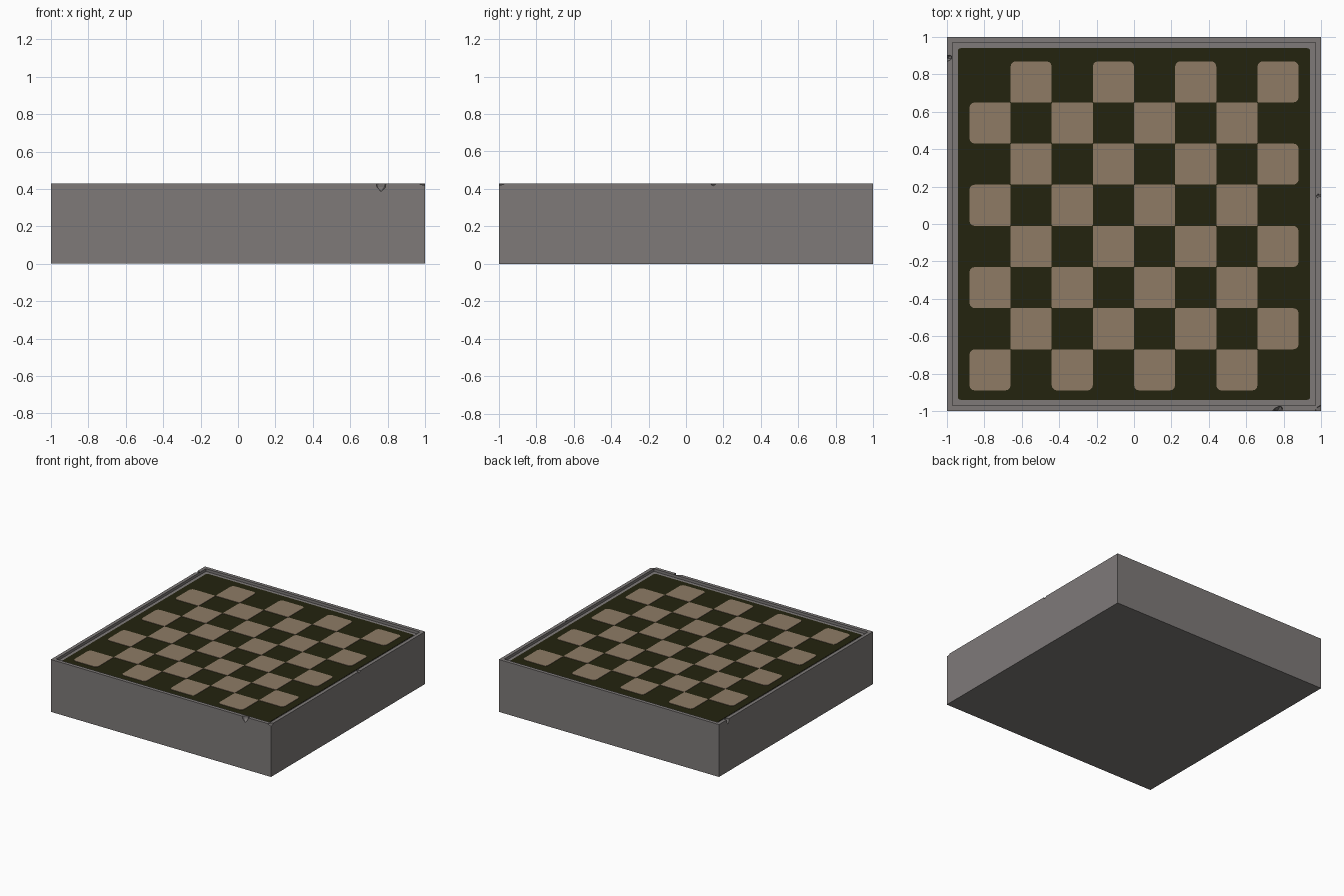
import bpy, bmesh, math
from mathutils import Vector, Matrix

if "Cube" in bpy.data.objects:
    bpy.data.objects.remove(bpy.data.objects["Cube"])

H, D = 0.43, 0.022          # total height, recess depth
INNER = 0.96                # inner half width of the raised rim


def material(name, rgb):
    m = bpy.data.materials.new(name)
    lin = [(c / 255 / 12.92) if c < 11 else ((c / 255 + 0.055) / 1.055) ** 2.4 for c in rgb]
    m.diffuse_color = (*lin, 1)
    m.use_nodes = True
    m.node_tree.nodes["Principled BSDF"].inputs["Base Color"].default_value = m.diffuse_color
    return m


stone = material("grey_stone", (126, 122, 121))
dark = material("dark_squares_olive", (36, 35, 15))
light = material("light_squares_tan", (142, 123, 101))


def finish(name, bm, mat=None):
    bmesh.ops.recalc_face_normals(bm, faces=bm.faces)
    me = bpy.data.meshes.new(name)
    bm.to_mesh(me)
    bm.free()
    ob = bpy.data.objects.new(name, me)
    bpy.context.collection.objects.link(ob)
    if mat:
        me.materials.append(mat)
    return ob


def plate(bm, x0, x1, y0, y1, z0, z1, radii):
    """Thin plate; radii are for corners (x0,y0), (x1,y0), (x1,y1), (x0,y1)."""
    pts = []
    corners = [(x0, y0, 1, 1), (x1, y0, -1, 1), (x1, y1, -1, -1), (x0, y1, 1, -1)]
    for i, ((cx, cy, sx, sy), r) in enumerate(zip(corners, radii)):
        for k in range(4):
            a = math.pi + (i + k / 3) * math.pi / 2
            pts.append((cx + r * (sx + math.cos(a)), cy + r * (sy + math.sin(a))))
    f = bm.faces.new([bm.verts.new((x, y, z0)) for x, y in pts])
    up = bmesh.ops.extrude_face_region(bm, geom=[f])["geom"]
    bmesh.ops.translate(bm, vec=(0, 0, z1 - z0),
                        verts=[v for v in up if isinstance(v, bmesh.types.BMVert)])


# Stone tray: a block whose top is inset and pushed down
bm = bmesh.new()
bmesh.ops.create_cube(bm, size=1, matrix=Matrix.Translation((0, 0, H / 2)) @ Matrix.Diagonal((2, 2, H, 1)))
bm.faces.ensure_lookup_table()
bm.normal_update()
top = max(bm.faces, key=lambda f: f.calc_center_median().z)
bmesh.ops.inset_region(bm, faces=[top], thickness=1 - INNER)
floor = bmesh.ops.extrude_face_region(bm, geom=[top])["geom"]
bmesh.ops.translate(bm, vec=(0, 0, -D), verts=[v for v in floor if isinstance(v, bmesh.types.BMVert)])
if top.is_valid:
    bmesh.ops.delete(bm, geom=[top], context='FACES_ONLY')
tray = finish("stone_tray", bm, stone)

# Small chips broken out of the rim edges
bm = bmesh.new()
chips = [((0.765, -1.0, H), (0.04, 0.022, 0.045), 35), ((1.0, -1.0, H), (0.035, 0.035, 0.012), 45),
         ((-1.0, 0.885, H), (0.034, 0.018, 0.04), 20), ((1.0, 0.145, H), (0.034, 0.015, 0.014), -20)]
for pos, size, turn in chips:
    bmesh.ops.create_icosphere(bm, subdivisions=1, radius=1, matrix=Matrix.Translation(pos)
                               @ Matrix.Rotation(math.radians(turn), 4, 'Z') @ Matrix.Diagonal((*size, 1)))
cutter = finish("chip_cutter", bm, stone)
cutter.hide_render = True
cutter.display_type = 'WIRE'
cut = tray.modifiers.new("chips", 'BOOLEAN')
cut.operation, cut.solver, cut.object = 'DIFFERENCE', 'EXACT', cutter

# Dark playing field
z = H - D
bm = bmesh.new()
plate(bm, -0.942, 0.942, -0.94, 0.94, z - 0.002, z + 0.003, [0.015] * 4)
finish("dark_field", bm, dark)

# Light squares, rounded more where they meet the border
bm = bmesh.new()
S = 0.22
for row in range(8):
    for col in range(8):
        if (row + col) % 2:
            continue
        x0, y0 = -0.88 + col * S, -0.89 + row * S
        ends = [(col, row), (col + 1, row), (col + 1, row + 1), (col, row + 1)]
        radii = [0.028 if c in (0, 8) or r in (0, 8) else 0.006 for c, r in ends]
        plate(bm, x0, x0 + S, y0, y0 + S, z + 0.001, z + 0.006, radii)
finish("light_squares", bm, light)
